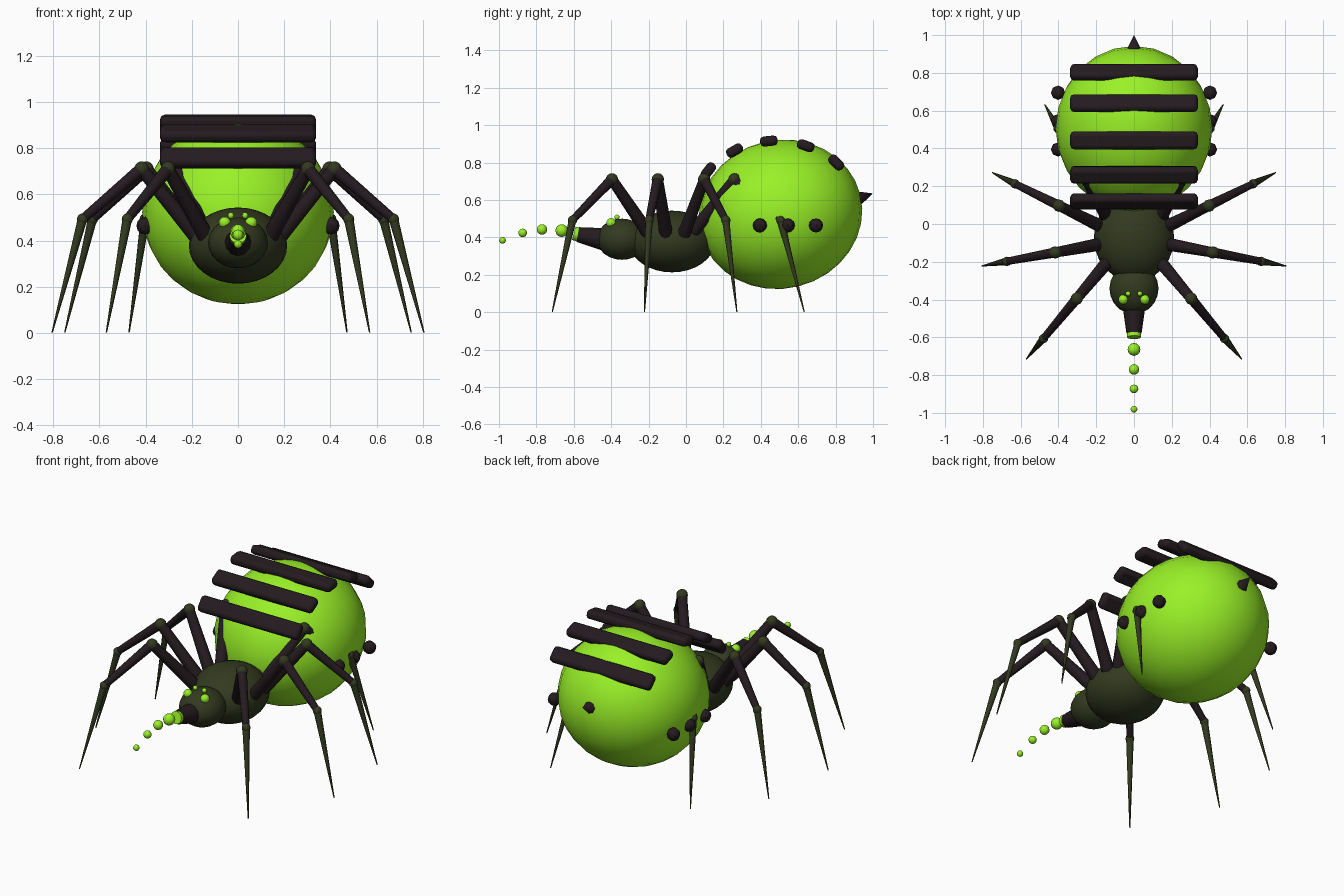
import bpy, math
from mathutils import Vector, Matrix

if "Cube" in bpy.data.objects:
    bpy.data.objects.remove(bpy.data.objects["Cube"])


def material(name, rgb):
    m = bpy.data.materials.new(name)
    m.diffuse_color = (*rgb, 1)
    m.use_nodes = True
    m.node_tree.nodes["Principled BSDF"].inputs["Base Color"].default_value = m.diffuse_color
    return m


LIME = material("lime", (0.32, 0.88, 0.02))
OLIVE = material("olive", (0.033, 0.041, 0.014))
DARK = material("dark", (0.018, 0.011, 0.014))


def finish(name, mat, angle=40):
    ob = bpy.context.object
    ob.name = name
    ob.data.materials.append(mat)
    bpy.ops.object.shade_smooth_by_angle(angle=math.radians(angle))
    return ob


def ball(name, loc, radii, mat, seg=24, rings=16, tilt=0):
    bpy.ops.mesh.primitive_uv_sphere_add(segments=seg, ring_count=rings, radius=1, location=loc,
                                         rotation=(math.radians(tilt), 0, 0))
    bpy.context.object.scale = radii if isinstance(radii, tuple) else (radii,) * 3
    return finish(name, mat)


def rod(name, a, b, r1, r2, mat, sides=10):
    a, b = Vector(a), Vector(b)
    bpy.ops.mesh.primitive_cone_add(vertices=sides, radius1=r1, radius2=r2, depth=(b - a).length)
    ob = bpy.context.object
    ob.matrix_world = Matrix.Translation((a + b) / 2) @ (b - a).to_track_quat('Z', 'Y').to_matrix().to_4x4()
    return finish(name, mat, 50)


# Body
ball("abdomen", (0, 0.505, 0.523), (0.415, 0.44, 0.397), LIME, tilt=14)
ball("thorax", (0, -0.075, 0.378), (0.213, 0.23, 0.165), OLIVE)
ball("head", (0, -0.342, 0.39), (0.13, 0.135, 0.11), OLIVE, 20, 12)

# Snout with its glowing mouth and a trail of droplets
rod("snout", (0, -0.44, 0.39), (0, -0.578, 0.415), 0.06, 0.04, DARK, 12)
rod("mouth_ring", (0, -0.57, 0.414), (0, -0.6, 0.422), 0.037, 0.037, LIME, 12)
for i, (y, z, r) in enumerate([(-0.664, 0.436, 0.034), (-0.77, 0.442, 0.028),
                               (-0.873, 0.424, 0.023), (-0.981, 0.384, 0.018)]):
    ball(f"droplet_{i + 1}", (0, y, z), r, LIME, 12, 8)

# Bands across the back: y, z, slope in degrees
for i, (y, z, slope) in enumerate([(0.12, 0.757, 52), (0.26, 0.864, 30), (0.443, 0.915, 6),
                                   (0.64, 0.89, -20), (0.803, 0.80, -45)]):
    bpy.ops.mesh.primitive_cube_add(size=1, location=(0, y, z), rotation=(math.radians(slope), 0, 0))
    band = bpy.context.object
    band.scale = (0.675, 0.094, 0.054)
    bpy.ops.object.transform_apply(location=False, rotation=False, scale=True)
    bevel = band.modifiers.new("round", 'BEVEL')
    bevel.width, bevel.segments = 0.02, 2
    finish(f"back_band_{i + 1}", DARK)

# Tail spike
rod("tail_spike", (0, 0.915, 0.607), (0, 1.0, 0.635), 0.042, 0, DARK, 8)

# Legs: base and foot in plan; knee and ankle lie along the line between
LEGS = [((0.14, -0.20), (0.57, -0.715)), ((0.18, -0.107), (0.805, -0.222)),
        ((0.18, -0.01), (0.75, 0.272)), ((0.14, 0.03), (0.472, 0.632))]
for s, side in ((-1, "left"), (1, "right")):
    for i, (base, foot) in enumerate(LEGS):
        p, q = Vector(base), Vector(foot)

        def at(t, z):
            v = p.lerp(q, t)
            return (s * v.x, v.y, z)

        hip, knee, ankle, tip = at(0, 0.42), at(0.38, 0.71), at(0.79, 0.492), at(1, 0.002)
        n = f"{side}_leg_{i + 1}"
        rod(n + "_upper", hip, knee, 0.036, 0.028, DARK)
        ball(n + "_knee", knee, 0.033, OLIVE, 10, 8)
        rod(n + "_middle", knee, ankle, 0.028, 0.02, DARK)
        ball(n + "_ankle", ankle, 0.025, OLIVE, 10, 8)
        rod(n + "_lower", ankle, tip, 0.021, 0.003, OLIVE, 8)
    # Eyes and flank spots
    ball(f"{side}_large_eye", (s * 0.057, -0.4, 0.477), 0.026, LIME, 12, 8)
    ball(f"{side}_small_eye", (s * 0.031, -0.369, 0.508), 0.014, LIME, 10, 6)
    for i, y in enumerate((0.395, 0.544, 0.695)):
        ball(f"{side}_flank_spot_{i + 1}", (s * 0.402, y, 0.464), 0.038, DARK, 8, 6)
